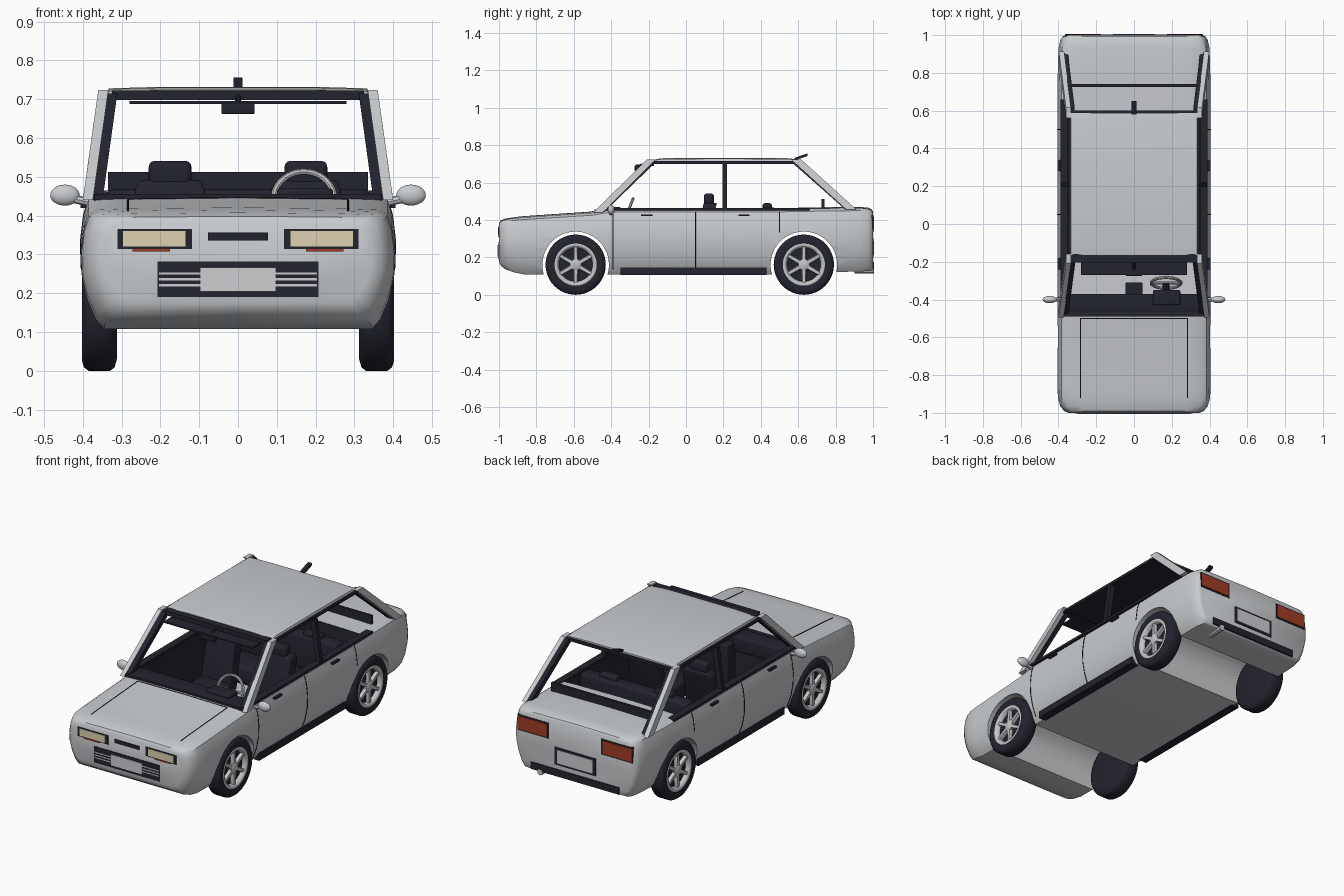
import bpy, bmesh, math
from mathutils import Vector

if "Cube" in bpy.data.objects:
    bpy.data.objects.remove(bpy.data.objects["Cube"])

def material(name, c):
    m = bpy.data.materials.new(name)
    m.diffuse_color = (*c, 1)
    m.use_nodes = True
    m.node_tree.nodes["Principled BSDF"].inputs["Base Color"].default_value = m.diffuse_color
    return m

GREY = material("silver paint", (0.58, 0.60, 0.62))
DARK = material("dark trim", (0.017, 0.017, 0.028))
LAMP = material("headlamp cream", (0.72, 0.64, 0.44))
RED = material("lamp red", (0.36, 0.045, 0.018))
METAL = material("wheel silver", (0.55, 0.56, 0.57))
PLATE = material("plate grey", (0.62, 0.62, 0.64))

def add(name, verts, faces, mats, smooth=None, bevel=0):
    me = bpy.data.meshes.new(name)
    me.from_pydata([tuple(v) for v in verts], [], faces)
    bm = bmesh.new()
    bm.from_mesh(me)
    bmesh.ops.recalc_face_normals(bm, faces=bm.faces)
    if bevel:
        bmesh.ops.bevel(bm, geom=list(bm.edges), offset=bevel, segments=3, profile=0.5, affect='EDGES')
    bm.to_mesh(me)
    bm.free()
    ob = bpy.data.objects.new(name, me)
    bpy.context.collection.objects.link(ob)
    for m in (mats if isinstance(mats, list) else [mats]):
        me.materials.append(m)
    if smooth or bevel:
        select(ob)
        bpy.ops.object.shade_smooth_by_angle(angle=math.radians(smooth or 40))
    return ob

def select(ob):
    bpy.ops.object.select_all(action='DESELECT')
    bpy.context.view_layer.objects.active = ob
    ob.select_set(True)

def loft(name, rings, mats, smooth=None, bevel=0):
    n = len(rings[0])
    faces = [(i*n+j, i*n+(j+1) % n, (i+1)*n+(j+1) % n, (i+1)*n+j)
             for i in range(len(rings)-1) for j in range(n)]
    faces += [tuple(range(n)), tuple(range((len(rings)-1)*n, len(rings)*n))]
    return add(name, [v for r in rings for v in r], faces, mats, smooth, bevel)

def box(name, x, y, z, mat, bevel=0):
    return loft(name, [[(a, y[0], z[0]), (a, y[1], z[0]), (a, y[1], z[1]), (a, y[0], z[1])] for a in x],
                mat, bevel=bevel)

def pillar(name, a, b, t, w, mat):
    # leaning post: t thick inward across x, w wide along y
    s = 1 if a[0] > 0 else -1
    return loft(name, [[(x, y-w/2, z), (x, y+w/2, z), (x-s*t, y+w/2, z), (x-s*t, y-w/2, z)]
                       for x, y, z in (a, b)], mat)

def tube(name, pts, r, mat, cyclic=False):
    cu = bpy.data.curves.new(name, 'CURVE')
    cu.dimensions = '3D'
    cu.bevel_depth, cu.bevel_resolution, cu.use_fill_caps = r, 2, True
    sp = cu.splines.new('POLY')
    sp.points.add(len(pts)-1)
    for p, q in zip(sp.points, pts):
        p.co = (*q, 1)
    sp.use_cyclic_u = cyclic
    ob = bpy.data.objects.new(name, cu)
    bpy.context.collection.objects.link(ob)
    cu.materials.append(mat)
    select(ob)
    bpy.ops.object.convert(target='MESH')
    bpy.ops.object.shade_smooth_by_angle(angle=math.radians(40))
    return ob

def cut(ob, cutter):
    select(ob)
    m = ob.modifiers.new("cut", 'BOOLEAN')
    m.operation, m.solver, m.object = 'DIFFERENCE', 'EXACT', cutter
    bpy.ops.object.modifier_apply(modifier=m.name)
    bpy.data.objects.remove(cutter)

# body shell lofted along y: (y, half width, bottom, top)
STATIONS = [(-1, .345, .175, .38), (-.99, .37, .155, .396), (-.965, .39, .136, .405), (-.92, .403, .12, .412),
            (-.86, .405, .108, .418), (-.5, .405, .108, .442), (-.4, .405, .108, .46), (.44, .405, .108, .46),
            (.75, .405, .12, .465), (.93, .40, .125, .467), (.975, .39, .127, .462), (.992, .38, .132, .455),
            (1, .365, .14, .442)]

def half_section(y, w, zb, zt):
    h = zt-zb
    prof = [(0, -.01), (w*.7, 0), (w-.04, .01), (w-.02, .05), (w-.008, .17), (w, .36), (w-.002, .55),
            (w-.016, .75), (w-.038, .92), (w-.06, 1), (0, 1)]
    return [(x, y, zt-f*h) for x, f in prof]

rings = []
for s in STATIONS:
    hs = half_section(*s)
    rings.append(hs + [(-x, y, z) for x, y, z in hs[-2:0:-1]])
body = loft("body_shell", rings, [GREY, DARK], smooth=35)

# cabin opening: dark sides, grey floor
prof = [(-.47, .41), (-.38, .41), (-.38, .14), (.42, .14), (.42, .37), (.6, .37), (.6, .6), (-.47, .6)]
cabin = loft("cabin_cutter", [[(x, y, z) for y, z in prof] for x in (-.357, .357)], [GREY, DARK])
for p in cabin.data.polygons:
    p.material_index = 0 if abs(p.normal.z) > .9 and p.center.z < .2 else 1
cut(body, cabin)

# wheel arches
WHEELS = (-.59, .63)
def circle(x, y, z, r, n=48):
    return [(x, y+r*math.cos(i*2*math.pi/n), z+r*math.sin(i*2*math.pi/n)) for i in range(n)]
for wy in WHEELS:
    cut(body, loft("arch_cutter", [circle(x, wy, .16, .178) for x in (-.6, .6)], [GREY, DARK]))
select(body)
bpy.ops.object.shade_smooth_by_angle(angle=math.radians(35))

# wheels
for s in (1, -1):
    for wy in WHEELS:
        tyre = [(.312, .05), (.312, .13), (.318, .152), (.33, .161), (.385, .161), (.397, .152), (.402, .135),
                (.398, .112), (.385, .104), (.375, .1), (.375, .03)]
        loft("tyre", [circle(s*x, wy, .161, r) for x, r in tyre], DARK, smooth=40)
        rim = [(.376, .1), (.398, .113), (.401, .106), (.396, .096), (.376, .09)]
        n = 48
        rr = [circle(s*x, wy, .161, r) for x, r in rim]
        add("wheel_rim", [v for r in rr for v in r],
            [(i*n+j, i*n+(j+1) % n, (i+1)*n+(j+1) % n, (i+1)*n+j) for i in range(4) for j in range(n)],
            METAL, smooth=50)
        loft("wheel_hub", [circle(s*x, wy, .161, r, 24) for x, r in ((.37, .03), (.392, .03), (.397, .022))], METAL, 40)
        for k in range(6):
            a = k*math.pi/3 + math.pi/6
            d, t = Vector((0, math.cos(a), math.sin(a))), Vector((0, -math.sin(a), math.cos(a)))
            c = Vector((0, wy, .161))
            loft("wheel_spoke", [[c+d*r+t*w+Vector((s*x, 0, 0)) for w, x in
                                  ((-h, .374), (h, .374), (h*.7, .393), (-h*.7, .393))]
                                 for r, h in ((.018, .013), (.1, .011))], METAL)

# roof, headliner, header rails
box("headliner", (-.348, .348), (-.2, .6), (.7, .715), DARK)
loft("roof_panel", [[(-.337, y, .712), (.337, y, .712), (.333, y, z), (.2, y, z+.004), (-.2, y, z+.004), (-.333, y, z)]
                    for y, z in ((-.165, .72), (-.13, .726), (.2, .728), (.55, .726), (.588, .72))], GREY, smooth=35)
box("windscreen_header", (-.325, .325), (-.205, -.16), (.698, .722), DARK)
box("sun_visors", (-.28, .28), (-.27, -.17), (.688, .696), DARK)
box("rear_view_mirror", (-.043, .043), (-.275, -.25), (.662, .69), DARK, .004)
tube("mirror_stem", [(0, -.26, .685), (0, -.2, .705)], .008, DARK)
loft("roof_antenna", [[(-.012, y, z), (.012, y, z), (.012, y, z+.014), (-.012, y, z+.014)]
                      for y, z in ((.58, .718), (.65, .742))], DARK)

for s in (1, -1):
    # pillars with dark inner liners
    pillar("front_pillar", (s*.4, -.47, .44), (s*.36, -.185, .724), .026, .05, GREY)
    pillar("front_pillar_liner", (s*.374, -.465, .44), (s*.336, -.18, .715), .025, .05, DARK)
    pillar("middle_pillar", (s*.385, .208, .45), (s*.347, .208, .71), .03, .025, DARK)
    pillar("rear_pillar", (s*.398, .885, .455), (s*.36, .588, .724), .026, .055, GREY)
    pillar("rear_pillar_liner", (s*.372, .88, .455), (s*.336, .585, .715), .022, .055, DARK)
    # belt line and sill trims
    box("belt_trim", sorted((s*.35, s*.39)), (-.43, .66), (.45, .464), DARK)
    box("sill_trim", sorted((s*.33, s*.379)), (-.35, .43), (.106, .145), DARK)
    # door seams
    for y in (-.39, .05, .5):
        sec = half_section(y, .405, .108, .46)[3:(9 if y < .4 else 6)]
        if y < 0:
            sec = sec[:7]
        tube("door_seam", [(s*x, yy, z) for x, yy, z in sec], .0025, DARK)
    for y in (-.21, .31):
        box("door_handle", sorted((s*.39, s*.406)), (y-.03, y+.03), (.42, .43), DARK)
    # hood seams
    tube("hood_seam", [(s*.283, -.92, .412), (s*.283, -.86, .418), (s*.283, -.5, .442)], .0025, DARK)
    # door mirrors
    bpy.ops.mesh.primitive_uv_sphere_add(segments=24, ring_count=12, radius=1, location=(s*.446, -.4, .453))
    m = bpy.context.object
    m.name, m.scale = "door_mirror", (.038, .019, .027)
    m.data.materials.append(GREY)
    bpy.ops.object.shade_smooth()
    tube("mirror_arm", [(s*.385, -.4, .435), (s*.43, -.4, .445)], .011, GREY)
    # headlamps and tail lamps
    box("headlamp_frame", sorted((s*.118, s*.311)), (-1.003, -.985), (.314, .366), DARK)
    box("headlamp_lens", sorted((s*.135, s*.297)), (-1.006, -.99), (.32, .361), LAMP)
    box("indicator_strip", sorted((s*.175, s*.272)), (-1.004, -.985), (.308, .314), RED)
    box("tail_lamp_frame", sorted((s*.165, s*.365)), (.98, 1.002), (.335, .425), DARK)
    box("tail_lamp", sorted((s*.175, s*.362)), (.985, 1.005), (.343, .417), RED)
    for z in (.221, .236, .251):
        box("grille_bar", sorted((s*.098, s*.204)), (-1.006, -.99), (z-.003, z+.003), PLATE)
    # front seats
    x = s*.175
    box("front_seat_cushion", (x-.1, x+.1), (-.2, .1), (.17, .27), DARK, .025)
    loft("front_seat_back", [[(x-w, y-.035, z), (x+w, y-.035, z), (x+w, y+.035, z), (x-w, y+.035, z)]
                             for y, z, w in ((.07, .22, .095), (.125, .47, .09), (.13, .492, .075))], DARK, bevel=.008)
    box("front_headrest", (x-.055, x+.055), (.095, .15), (.475, .541), DARK, .015)
    box("rear_headrest", (x-.055, x+.055), (.41, .46), (.45, .49), DARK, .012)

tube("hood_rear_seam", [(-.283, -.5, .442), (0, -.5, .445), (.283, -.5, .442)], .0025, DARK)

# front face
box("badge_bar", (-.077, .077), (-1.004, -.985), (.336, .357), DARK)
box("grille", (-.208, .208), (-1.003, -.97), (.19, .282), DARK)
box("front_plate", (-.098, .098), (-1.007, -.99), (.204, .266), PLATE)

# rear face
box("rear_plate_frame", (-.13, .13), (.985, 1.003), (.2, .3), DARK)
box("rear_plate", (-.112, .112), (.99, 1.006), (.212, .288), PLATE)
box("rear_bumper_strip", (-.28, .28), (.975, 1.004), (.135, .175), DARK)
tube("exhaust_pipe", [(.22, .9, .13), (.22, 1.005, .13)], .017, METAL)
box("rear_shelf_bar", (-.335, .335), (.725, .74), (.455, .512), DARK)

# dashboard, cowl and steering
box("dashboard", (-.36, .36), (-.47, -.37), (.37, .455), DARK, .008)
box("cowl_strip", (-.37, .37), (-.49, -.465), (.435, .456), DARK)
box("instrument_hood", (.1, .245), (-.43, -.35), (.43, .47), DARK, .008)
box("centre_console", (-.045, .045), (-.38, -.31), (.14, .42), DARK, .006)
tube("gear_lever", [(0, -.22, .14), (0, -.24, .3)], .01, DARK)
def wheel_pt(a, r):
    return (.17+r*math.cos(a), -.312+r*math.sin(a)*.36, .44+r*math.sin(a)*.93)
tube("steering_wheel", [wheel_pt(i*math.pi/18, .079) for i in range(36)], .008, METAL, True)
for a in (0, math.pi, -math.pi/2):
    tube("steering_spoke", [wheel_pt(a, 0), wheel_pt(a, .079)], .008, METAL)
tube("steering_column", [(.17, -.31, .44), (.17, -.4, .41)], .018, DARK)

# rear bench
box("rear_bench_cushion", (-.33, .33), (.24, .43), (.17, .28), DARK, .025)
box("rear_bench_back", (-.34, .34), (.4, .48), (.25, .468), DARK, .02)
